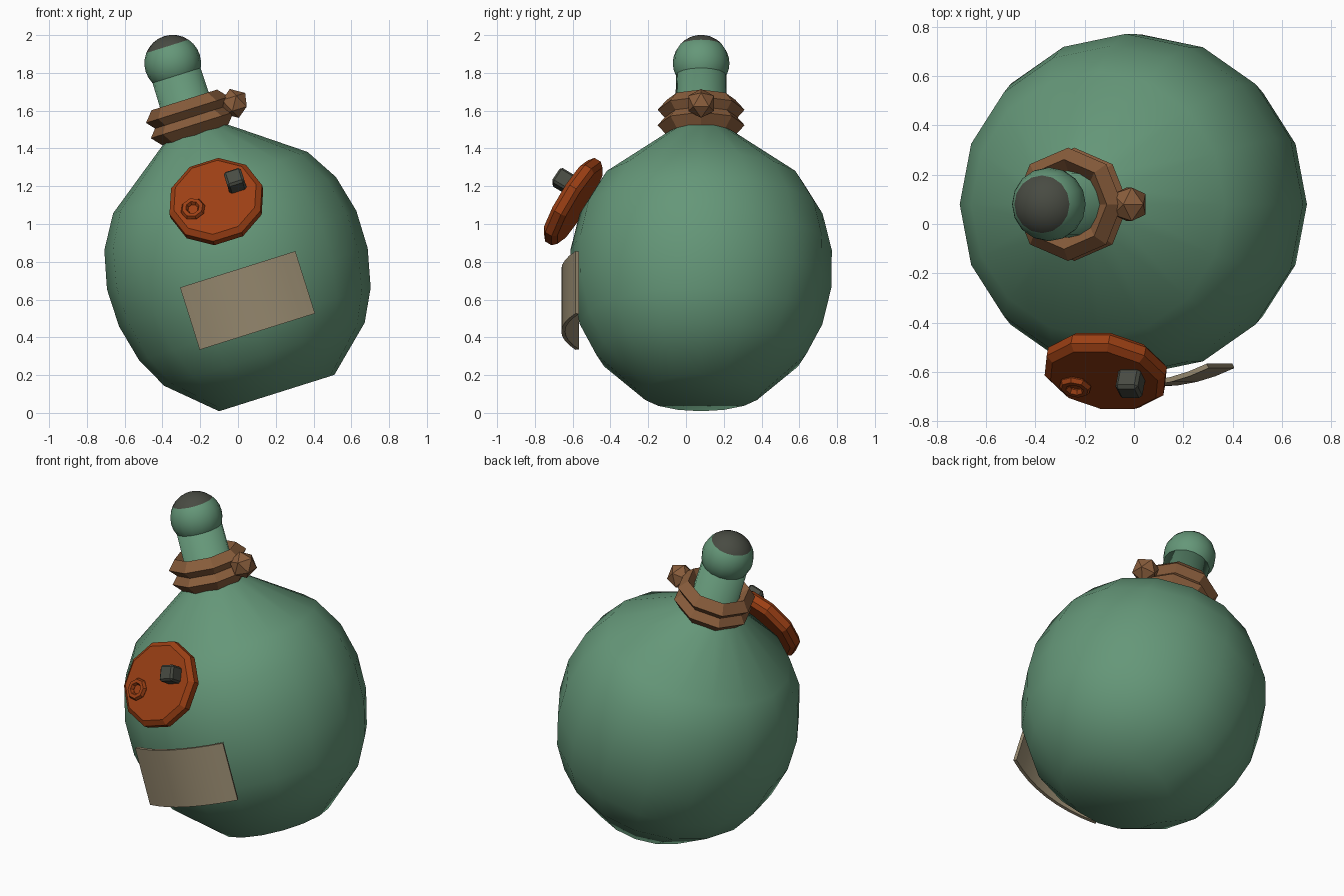
import bpy, bmesh, math
from mathutils import Matrix, Vector

cube = bpy.data.objects.get("Cube")
if cube:
    bpy.data.objects.remove(cube, do_unlink=True)


def material(name, rgb):
    m = bpy.data.materials.new(name)
    m.use_nodes = True
    m.diffuse_color = (*rgb, 1)
    m.node_tree.nodes["Principled BSDF"].inputs["Base Color"].default_value = (*rgb, 1)
    return m


green = material("bottle_green", (0.13, 0.31, 0.19))
brown = material("cord_brown", (0.25, 0.11, 0.045))
orange = material("seal_orange", (0.33, 0.05, 0.007))
tan = material("label_tan", (0.30, 0.245, 0.156))
dark = material("dark_grey", (0.065, 0.07, 0.055))

# The whole bottle leans sideways about the centre of its base
LEAN = Matrix.Translation((0.205, 0.08, 0.105)) @ Matrix.Rotation(math.radians(-17.5), 4, "Y")
# Seal frame: its local z points out of the bottle's shoulder
SEAL = LEAN @ Matrix.Translation((0, -0.68, 1.064)) @ Matrix.Rotation(math.radians(57.7), 4, "X")


def finish(name, bm, mats, frame=LEAN, smooth=False):
    bmesh.ops.recalc_face_normals(bm, faces=bm.faces[:])
    for f in bm.faces:
        f.smooth = smooth
    bm.transform(frame)
    mesh = bpy.data.meshes.new(name)
    bm.to_mesh(mesh)
    bm.free()
    for m in mats:
        mesh.materials.append(m)
    ob = bpy.data.objects.new(name, mesh)
    bpy.context.collection.objects.link(ob)
    return ob


def lathe(profile, sides, closed=False):
    """Revolve (radius, height) points; open profiles get end caps."""
    bm = bmesh.new()
    rings = []
    for r, h in profile:
        rings.append([bm.verts.new((r * math.cos(a), r * math.sin(a), h))
                      for a in (math.tau * i / sides for i in range(sides))])
    pairs = list(zip(rings, rings[1:]))
    if closed:
        pairs.append((rings[-1], rings[0]))
    for lo, hi in pairs:
        for i in range(sides):
            j = (i + 1) % sides
            bm.faces.new((lo[i], lo[j], hi[j], hi[i]))
    if not closed:
        bm.faces.new(rings[0])
        bm.faces.new(rings[-1])
    return bm


def ring_profile(major, minor, height, count, stretch=1.0):
    return [(major + minor * math.cos(a), height + stretch * minor * math.sin(a))
            for a in (math.tau * i / count for i in range(count))]


# Round body with flat base and neck
body = [(0.32, 0), (0.556, 0.215), (0.642, 0.382), (0.69, 0.587), (0.692, 0.794),
        (0.643, 0.996), (0.54, 1.168), (0.185, 1.43), (0.137, 1.46), (0.133, 1.79)]
finish("bottle_body", lathe(body, 16), [green], smooth=True)

# Ball stopper with a dark crown
R, MID, STEPS = 0.15, 1.831, 14
ball = [(R * math.sin(a), MID - R * math.cos(a))
        for a in (math.pi * i / STEPS for i in range(1, STEPS))]
bm = lathe(ball, 16)
bmesh.ops.poke(bm, faces=[f for f in bm.faces if len(f.verts) > 4])
for v in bm.verts:
    if math.hypot(v.co.x, v.co.y) < 0.001:
        v.co.z = MID + math.copysign(R, v.co.z - MID)
for f in bm.faces:
    f.material_index = int(f.calc_center_median().z > MID + 0.62 * R)
finish("ball_stopper", bm, [green, dark], smooth=True)

# Two faceted cord loops and a knot
for name, h in (("lower_cord", 1.487), ("upper_cord", 1.572)):
    finish(name, lathe(ring_profile(0.182, 0.048, h, 4, 1.15), 8, True), [brown])
bm = bmesh.new()
bmesh.ops.create_icosphere(bm, subdivisions=1, radius=0.08)
finish("cord_knot", bm, [brown], LEAN @ Matrix.Translation((0.247, 0, 1.53)))

# Ten-sided seal with chamfered rim
disc = [(0.235, -0.045), (0.257, -0.022), (0.257, 0.018), (0.228, 0.042)]
finish("seal_disc", lathe(disc, 10), [orange], SEAL)

# Raised ring and square stud on the seal
finish("seal_ring", lathe(ring_profile(0.047, 0.02, 0, 6), 8, True), [orange],
       SEAL @ Matrix.Translation((-0.13, -0.033, 0.05)))
bm = bmesh.new()
bmesh.ops.create_cube(bm, size=0.095)
bmesh.ops.bevel(bm, geom=bm.edges[:], offset=0.012, segments=1, affect="EDGES")
finish("seal_stud", bm, [dark], SEAL @ Matrix.Translation((0.128, 0.037, 0.08)))

# Bowed label in front of the belly
W, H, N = 0.32, 0.173, 8
bm = bmesh.new()
cols = []
for i in range(N + 1):
    u = 2 * i / N - 1
    normal = Vector((0.5 * u, -1, 0)).normalized()
    front = Vector((W * u, -0.74 + 0.075 * u * u, 0.514))
    back = front - normal * 0.02
    cols.append([bm.verts.new(p + Vector((0, 0, s * H)))
                 for p, s in ((front, -1), (front, 1), (back, 1), (back, -1))])
for a, b in zip(cols, cols[1:]):
    for k in range(4):
        n = (k + 1) % 4
        bm.faces.new((a[k], b[k], b[n], a[n]))
bm.faces.new(cols[0])
bm.faces.new(cols[-1])
label = finish("label", bm, [tan])
bpy.context.view_layer.objects.active = label
label.select_set(True)
bpy.ops.object.shade_smooth_by_angle(angle=math.radians(30))
